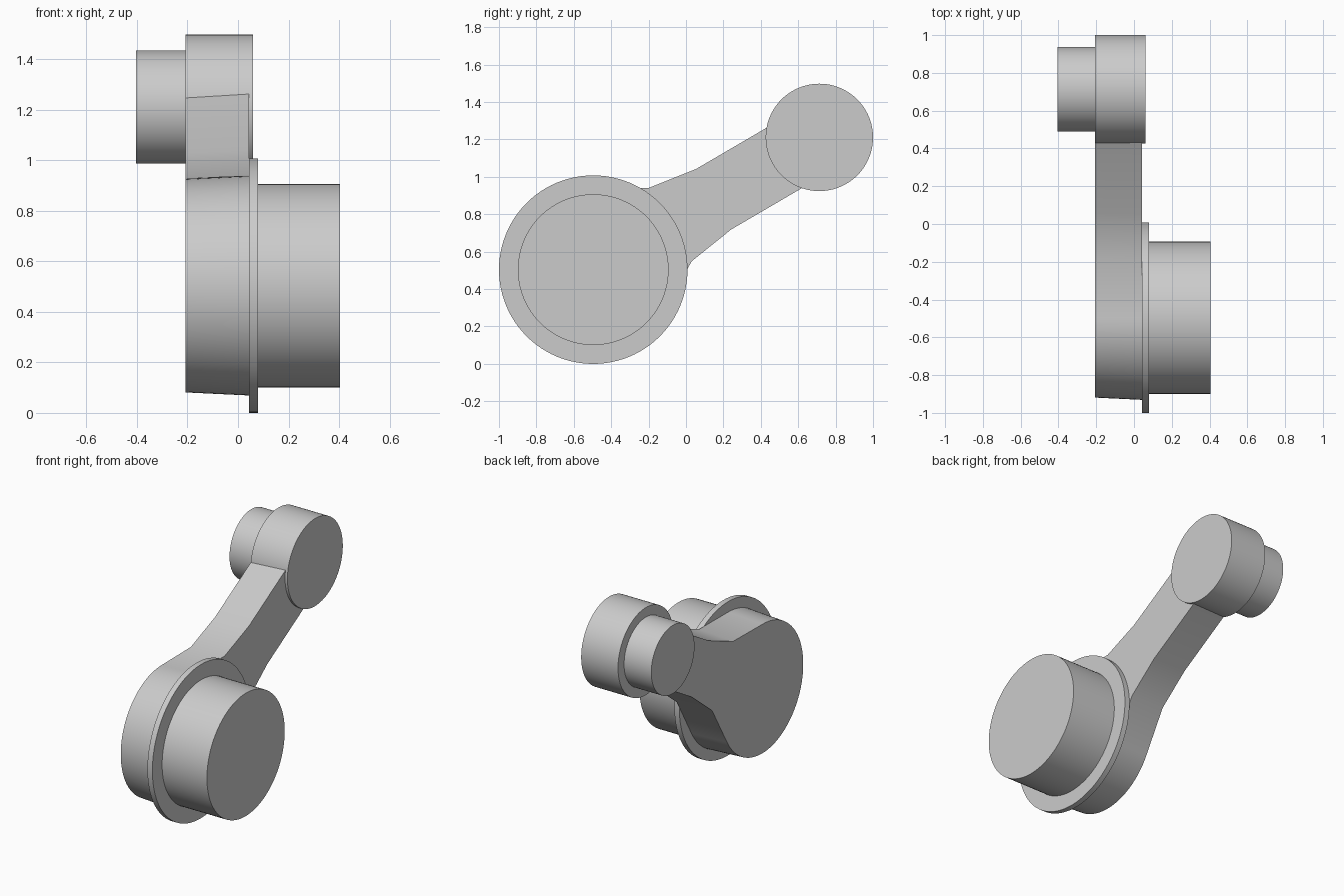
import bpy
import bmesh
import math
from mathutils import Vector

cube = bpy.data.objects.get("Cube")
if cube:
    bpy.data.objects.remove(cube, do_unlink=True)

grey = bpy.data.materials.new("light grey")
grey.use_nodes = True
colour = (0.6, 0.6, 0.6, 1)
grey.diffuse_color = colour
grey.node_tree.nodes["Principled BSDF"].inputs["Base Color"].default_value = colour

SEGMENTS = 96
big = Vector((-0.496, 0.504))      # (y, z) of the large axis
small = Vector((0.713, 1.211))     # (y, z) of the small axis
along = (small - big).normalized()
across = Vector((-along.y, along.x))


def loft(name, back, front, x0, x1):
    """Solid between two matching (y, z) outlines."""
    bm = bmesh.new()
    a = [bm.verts.new((x0, p.x, p.y)) for p in back]
    b = [bm.verts.new((x1, p.x, p.y)) for p in front]
    bm.faces.new(a)
    bm.faces.new(b)
    for i in range(len(a)):
        j = (i + 1) % len(a)
        bm.faces.new((a[i], a[j], b[j], b[i]))
    bmesh.ops.recalc_face_normals(bm, faces=bm.faces)
    mesh = bpy.data.meshes.new(name)
    bm.to_mesh(mesh)
    bm.free()
    mesh.materials.append(grey)
    obj = bpy.data.objects.new(name, mesh)
    bpy.context.collection.objects.link(obj)
    bpy.ops.object.select_all(action="DESELECT")
    obj.select_set(True)
    bpy.context.view_layer.objects.active = obj
    bpy.ops.object.shade_smooth_by_angle(angle=math.radians(30))
    return obj


def disc(name, centre, radius, x0, x1):
    ring = [centre + radius * Vector((math.cos(t), math.sin(t)))
            for t in (math.tau * i / SEGMENTS for i in range(SEGMENTS))]
    return loft(name, ring, ring, x0, x1)


def arm_outline(inset):
    """Round hub narrowing into a straight arm, symmetric about its axis."""
    r = 0.435 - inset
    side = [(1.2, 0.187 - inset), (0.745, 0.187 - inset), (0.478, 0.227 - inset)]
    mirrored = [(u, -v) for u, v in reversed(side)]
    start = math.radians(60)
    span = math.tau - 2 * start
    arc = [(r * math.cos(start + span * i / 64), r * math.sin(start + span * i / 64))
           for i in range(65)]
    return [big + along * u + across * v for u, v in side + arc + mirrored]


# Drafted arm with its round hub
loft("arm", arm_outline(0.012), arm_outline(0), -0.207, 0.043)

# Large end
disc("flange", big, 0.504, 0.043, 0.079)
disc("large_boss", big, 0.403, 0.079, 0.404)

# Small end
disc("small_hub", small, 0.287, -0.207, 0.06)
disc("pin", small, 0.224, -0.404, -0.207)
